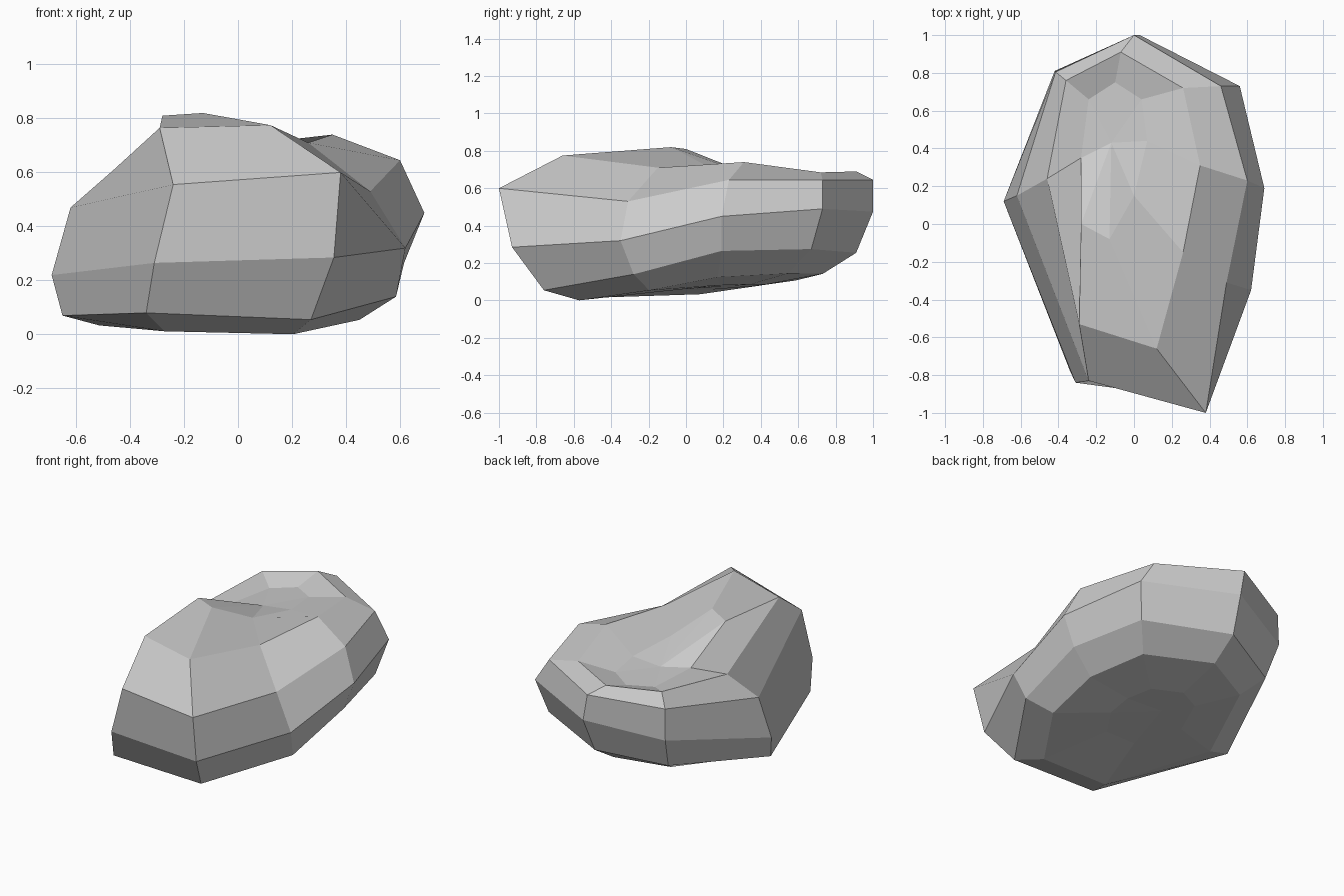
import bpy
import bmesh
from mathutils import Vector

cube = bpy.data.objects.get("Cube")
if cube:
    bpy.data.objects.remove(cube, do_unlink=True)


def make_material(name, colour):
    mat = bpy.data.materials.new(name)
    mat.use_nodes = True
    mat.diffuse_color = colour
    mat.node_tree.nodes["Principled BSDF"].inputs["Base Color"].default_value = colour
    return mat


def shrink_loop(loop, centre, factor, height):
    """Scale a loop towards a centre line; height gives the new z of each point."""
    result = []
    for point in loop:
        flat = Vector(centre).lerp(Vector(point[:2]), factor)
        result.append((flat.x, flat.y, height(flat, point[2])))
    return result


def bridge(bm, lower, upper):
    """Join two loops of equal length with quads."""
    count = len(lower)
    for i in range(count):
        j = (i + 1) % count
        bm.faces.new((lower[j], upper[j], upper[i], lower[i]))


def cap(bm, loop, tip, upward):
    """Close a loop with a fan of triangles."""
    centre = bm.verts.new(tip)
    count = len(loop)
    for i in range(count):
        a, b = loop[i], loop[(i + 1) % count]
        bm.faces.new((a, b, centre) if upward else (b, a, centre))


# Eight-sided outlines of the boulder, from the front corner round past +x
skirt = [(.27, -.76, .055), (.585, -.28, .14), (.615, .19, .265), (.505, .67, .275),
         (.01, .91, .255), (-.385, .73, .19), (-.65, .07, .07), (-.34, -.775, .08)]
belly = [(.355, -.93, .285), (.62, -.35, .32), (.69, .19, .45), (.56, .73, .49),
         (.03, 1, .475), (-.42, .81, .39), (-.69, .12, .22), (-.31, -.84, .265)]
shoulder = [(.38, -1, .6), (.49, -.31, .53), (.6, .23, .645), (.46, .73, .645),
            (0, 1, .645), (-.415, .805, .59), (-.62, .15, .47), (-.24, -.83, .555)]
rim = [(.12, -.66, .775), (.26, -.15, .71), (.35, .31, .74), (.26, .72, .685),
       (-.07, .91, .69), (-.36, .76, .67), (-.46, .24, .61), (-.29, -.53, .765)]
hollow = [(-.13, -.08, .82), (0, .15, .7), (.07, .44, .66), (.04, .66, .65),
          (-.1, .75, .64), (-.24, .66, .63), (-.28, .35, .645), (-.28, 0, .81)]

# The underside follows the skirt inwards to a shallow hollow
base = shrink_loop(skirt, (-.03, .1), .78, lambda p, z: max(0, .45 * z + .04 * p.y - .001))
sole = shrink_loop(base, (-.03, .18), .45, lambda p, z: .05 + .25 * z)

bm = bmesh.new()
loops = [[bm.verts.new(p) for p in outline]
         for outline in (sole, base, skirt, belly, shoulder, rim, hollow)]
for lower, upper in zip(loops, loops[1:]):
    bridge(bm, lower, upper)
cap(bm, loops[0], (-.04, .2, .075), upward=False)
cap(bm, loops[-1], (-.12, .43, .64), upward=True)
bmesh.ops.recalc_face_normals(bm, faces=bm.faces[:])

mesh = bpy.data.meshes.new("boulder")
bm.to_mesh(mesh)
bm.free()
mesh.materials.append(make_material("stone_grey", (.6, .6, .6, 1)))
boulder = bpy.data.objects.new("boulder", mesh)
bpy.context.collection.objects.link(boulder)
